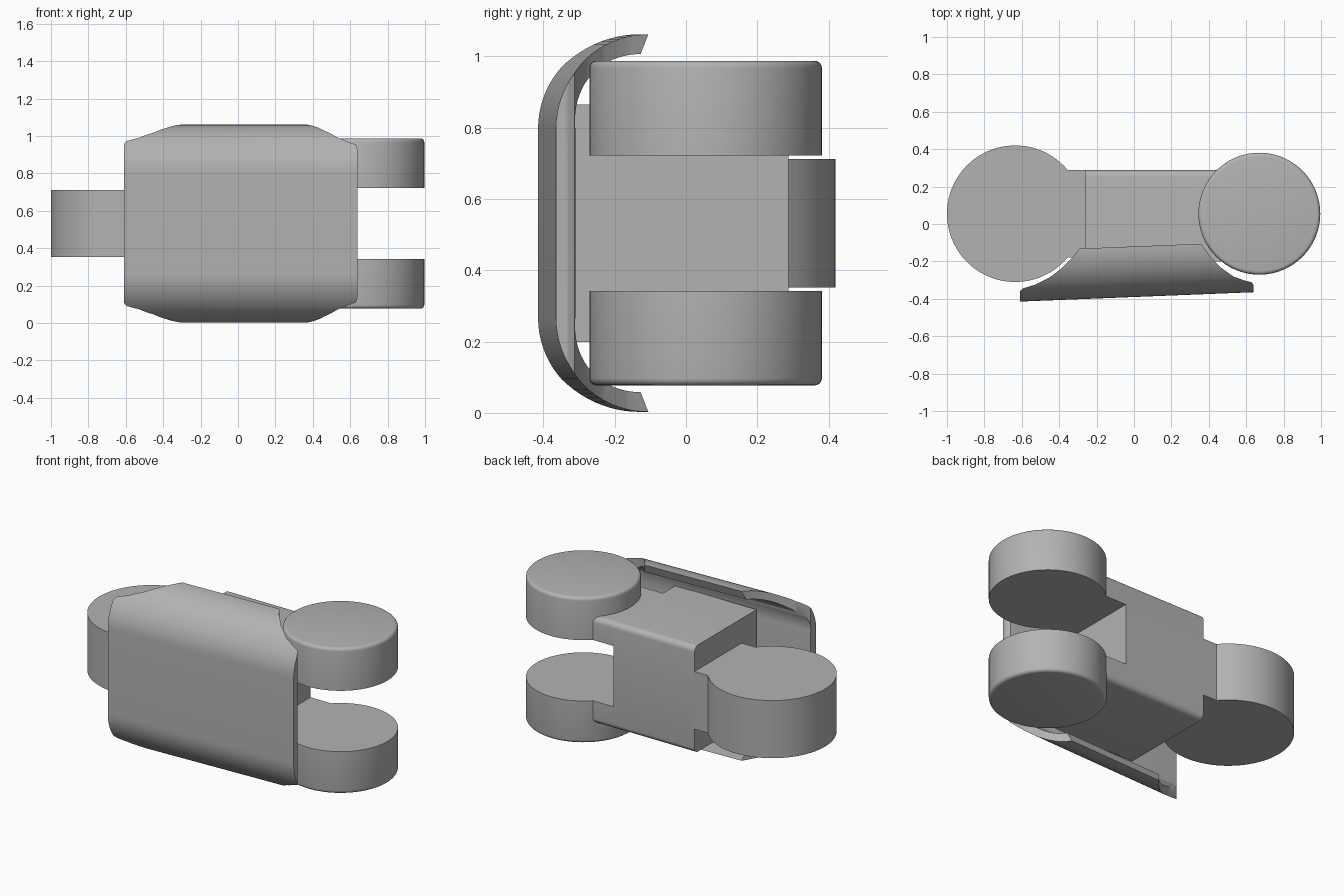
import bpy, bmesh, math
from mathutils import Matrix

cube = bpy.data.objects.get("Cube")
if cube:
    bpy.data.objects.remove(cube, do_unlink=True)

grey = bpy.data.materials.new("mid_grey")
grey.use_nodes = True
colour = (0.45, 0.45, 0.45, 1)
grey.diffuse_color = colour
grey.node_tree.nodes["Principled BSDF"].inputs["Base Color"].default_value = colour

MID = 0.532          # height of the symmetry plane
TILT = math.atan2(0.05, 1.25)


def finish(name, bm):
    bmesh.ops.recalc_face_normals(bm, faces=bm.faces[:])
    mesh = bpy.data.meshes.new(name)
    bm.to_mesh(mesh)
    bm.free()
    obj = bpy.data.objects.new(name, mesh)
    bpy.context.collection.objects.link(obj)
    mesh.materials.append(grey)
    return obj


def smooth(obj):
    bpy.ops.object.select_all(action='DESELECT')
    obj.select_set(True)
    bpy.context.view_layer.objects.active = obj
    bpy.ops.object.shade_smooth_by_angle(angle=math.radians(35))


def prism(name, points, direction):
    """Extrude a closed outline of 3D points."""
    bm = bmesh.new()
    face = bm.faces.new([bm.verts.new(p) for p in points])
    out = bmesh.ops.extrude_face_region(bm, geom=[face])
    moved = [v for v in out["geom"] if isinstance(v, bmesh.types.BMVert)]
    bmesh.ops.translate(bm, vec=direction, verts=moved)
    return finish(name, bm)


def arc(cx, cy, r, start, end, n):
    steps = [math.radians(start + (end - start) * i / n) for i in range(n + 1)]
    return [(cx + r * math.cos(a), cy + r * math.sin(a)) for a in steps]


def flat(points, z):
    return [(x, y, z) for x, y in points]


def boolean(obj, cutter, operation):
    mod = obj.modifiers.new("cut", 'BOOLEAN')
    mod.operation = operation
    mod.solver = 'EXACT'
    mod.object = cutter
    bpy.context.view_layer.objects.active = obj
    bpy.ops.object.modifier_apply(modifier=mod.name)
    bpy.data.objects.remove(cutter, do_unlink=True)


# Body: block with a rounded back, its profile in y-z running along x
def body_section(half, r=0.035, back=0.288, front=-0.325):
    top = arc(back - r, MID + half - r, r, 90, 0, 6)
    low = arc(back - r, MID - half + r, r, 0, -90, 6)
    return [(front, MID + half)] + top + low + [(front, MID - half)]


body = prism("body", [(-0.26, y, z) for y, z in body_section(0.333)], (0.56, 0, 0))
smooth(body)

# Fork: two arms ending in round knuckles
for side, name in ((1, "upper"), (-1, "lower")):
    z0, z1 = MID + side * 0.19, MID + side * 0.333
    r = 0.035
    rim = [(y, MID + side * (z - MID)) for y, z in arc(0.288 - r, MID + 0.333 - r, r, 90, 0, 6)]
    section = [(-0.2, z0), (-0.2, z1)] + rim + [(0.288, z0)]
    arm = prism(name + "_fork_arm", [(0.28, y, z) for y, z in section], (0.22, 0, 0))
    smooth(arm)

    knuckle = prism(name + "_knuckle", flat(arc(0.67, 0.055, 0.326, 0, 354.375, 63), z0),
                    (0, 0, side * 0.265))
    bm = bmesh.new()
    bm.from_mesh(knuckle.data)
    edges = [e for e in bm.edges if all(abs(v.co.z - MID) > 0.4 for v in e.verts)]
    bmesh.ops.bevel(bm, geom=edges, offset=0.02, segments=4, profile=0.5, affect='EDGES')
    bm.to_mesh(knuckle.data)
    bm.free()
    smooth(knuckle)

# Tongue: round end with a straight neck running into the body
neck_angle = math.degrees(math.asin((0.288 - 0.055) / 0.365))
outline = arc(-0.635, 0.055, 0.365, neck_angle, 360 - neck_angle, 64)
tongue = prism("tongue", flat(outline + [(-0.2, -0.178), (-0.2, 0.288)], MID - 0.18), (0, 0, 0.36))
smooth(tongue)


# Front shell: curved C-shaped wall, tilted slightly, trimmed by a flared outline
def shell_half(inset, n=20):
    pts = []
    for i in range(n + 1):
        a = math.radians(90 * i / n)
        pts.append((-0.12 - (0.27 - inset) * math.sin(a) - inset * 0.4 * math.cos(a),
                    0.265 + (0.264 - inset) * math.cos(a)))
    return pts


def c_curve(inset):
    half = shell_half(inset)
    return [(y, MID + h) for y, h in half] + [(y, MID - h) for y, h in reversed(half)]


section = c_curve(0) + c_curve(0.055)[::-1]
shell = prism("front_shell", [(-0.75, y, z) for y, z in section], (1.5, 0, 0))
shell.data.transform(Matrix.Rotation(TILT, 4, 'Z'))
trim_outline = [(-0.61, -0.6), (-0.61, -0.36), (-0.595, -0.345), (-0.53, -0.325),
                (-0.45, -0.285), (-0.385, -0.235), (-0.33, -0.18), (-0.29, -0.13),
                (-0.2, 0), (0.3, 0), (0.36, -0.105), (0.4, -0.165), (0.46, -0.23),
                (0.53, -0.28), (0.59, -0.302), (0.63, -0.312), (0.64, -0.33), (0.64, -0.6)]
trim = prism("shell_trim", flat(trim_outline, -0.2), (0, 0, 1.5))
trim.hide_render = True
boolean(shell, trim, 'INTERSECT')
smooth(shell)
